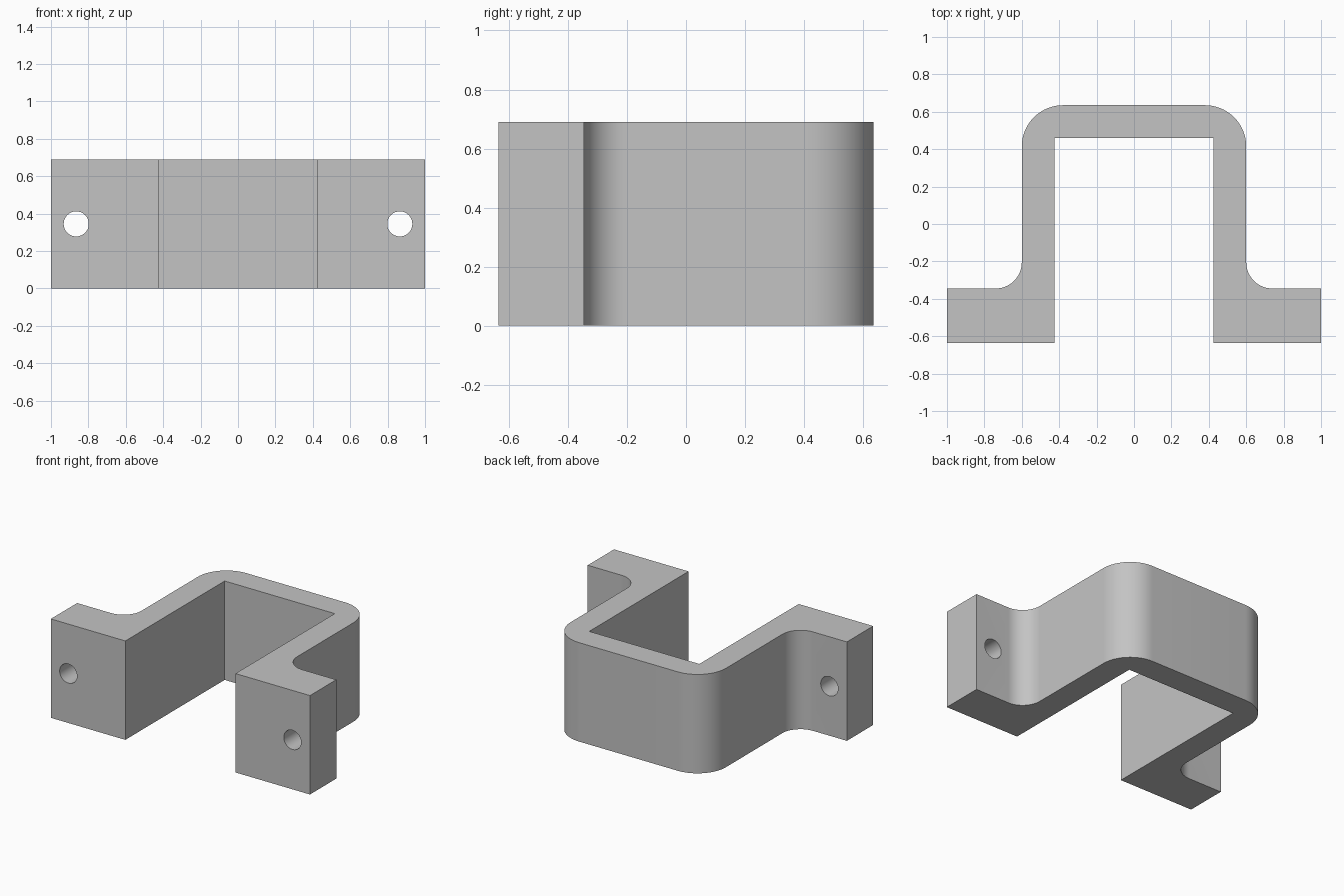
import bpy, bmesh
from math import pi, sin, cos, radians

cube = bpy.data.objects.get("Cube")
if cube:
    bpy.data.objects.remove(cube, do_unlink=True)

HEIGHT = 0.69
FRONT, BACK = -0.635, 0.635
INNER_X, OUTER_X = 0.425, 0.6
INNER_BACK, FLANGE_BACK = 0.46, -0.345
BEND_R, FILLET_R = 0.22, 0.14
HOLE_X, HOLE_R = 0.865, 0.067

grey = bpy.data.materials.new("plain grey")
grey.use_nodes = True
colour = (0.55, 0.55, 0.55, 1)
grey.diffuse_color = colour
grey.node_tree.nodes["Principled BSDF"].inputs["Base Color"].default_value = colour


def arc(cx, cy, r, start, end, steps=16):
    angles = [radians(start + (end - start) * i / steps) for i in range(steps + 1)]
    return [(cx + r * cos(a), cy + r * sin(a)) for a in angles]


# Half outline of the bracket, from inner back corner round to the outer back edge
half = [(INNER_X, INNER_BACK), (INNER_X, FRONT), (1, FRONT), (1, FLANGE_BACK)]
half += arc(OUTER_X + FILLET_R, FLANGE_BACK + FILLET_R, FILLET_R, 270, 180)
half += arc(OUTER_X - BEND_R, BACK - BEND_R, BEND_R, 0, 90)
outline = half + [(-x, y) for x, y in reversed(half)]

# Bracket body: extruded outline
bm = bmesh.new()
face = bm.faces.new([bm.verts.new((x, y, 0)) for x, y in outline])
top = bmesh.ops.extrude_face_region(bm, geom=[face])["geom"]
bmesh.ops.translate(bm, vec=(0, 0, HEIGHT),
                    verts=[v for v in top if isinstance(v, bmesh.types.BMVert)])
bmesh.ops.recalc_face_normals(bm, faces=bm.faces)
mesh = bpy.data.meshes.new("bracket")
bm.to_mesh(mesh)
bm.free()
mesh.materials.append(grey)
bracket = bpy.data.objects.new("bracket", mesh)
bpy.context.collection.objects.link(bracket)
bpy.context.view_layer.objects.active = bracket

# Screw holes through both flanges
for side in (-1, 1):
    bpy.ops.mesh.primitive_cylinder_add(
        vertices=48, radius=HOLE_R, depth=0.6, rotation=(pi / 2, 0, 0),
        location=(side * HOLE_X, (FRONT + FLANGE_BACK) / 2, HEIGHT / 2))
    cutter = bpy.context.object
    cutter.data.materials.append(grey)
    cutter.hide_render = True
    bpy.context.view_layer.objects.active = bracket
    cut = bracket.modifiers.new("screw hole", "BOOLEAN")
    cut.operation, cut.solver, cut.object = "DIFFERENCE", "EXACT", cutter
    bpy.ops.object.modifier_apply(modifier=cut.name)
    bpy.data.objects.remove(cutter, do_unlink=True)

# Smooth bends with crisp corners
bpy.ops.object.select_all(action="DESELECT")
bracket.select_set(True)
bpy.context.view_layer.objects.active = bracket
bpy.ops.object.shade_smooth_by_angle(angle=radians(30))
